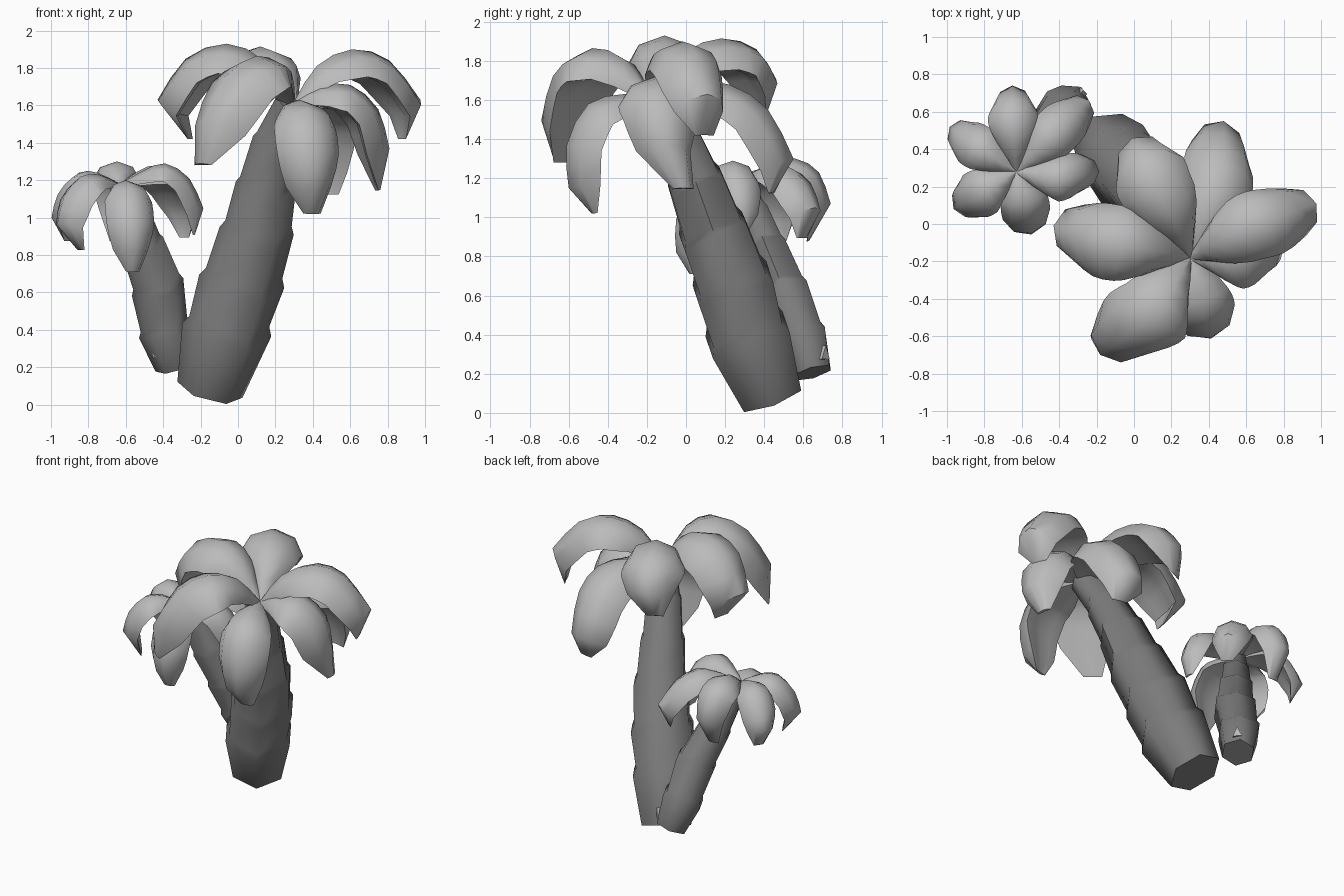
import bpy, bmesh, math
from mathutils import Vector

if "Cube" in bpy.data.objects:
    bpy.data.objects.remove(bpy.data.objects["Cube"])


def material(name, value):
    m = bpy.data.materials.new(name)
    m.diffuse_color = (value, value, value, 1)
    m.use_nodes = True
    m.node_tree.nodes["Principled BSDF"].inputs["Base Color"].default_value = m.diffuse_color
    return m


BARK = material("dark grey bark", 0.2)
LEAF = material("light grey leaf", 0.5)


def loft(name, rows, mat, angle):
    """Skin a list of closed rings and cap both ends."""
    bm = bmesh.new()
    rings = [[bm.verts.new(p) for p in row] for row in rows]
    n = len(rings[0])
    for a, b in zip(rings, rings[1:]):
        for i in range(n):
            bm.faces.new((a[i], a[(i + 1) % n], b[(i + 1) % n], b[i]))
    bm.faces.new(rings[0][::-1])
    bm.faces.new(rings[-1])
    bmesh.ops.recalc_face_normals(bm, faces=bm.faces)
    me = bpy.data.meshes.new(name)
    bm.to_mesh(me)
    bm.free()
    me.materials.append(mat)
    ob = bpy.data.objects.new(name, me)
    bpy.context.collection.objects.link(ob)
    bpy.ops.object.select_all(action='DESELECT')
    ob.select_set(True)
    bpy.context.view_layer.objects.active = ob
    bpy.ops.object.shade_smooth_by_angle(angle=math.radians(angle))


def trunk(name, path):
    """Six-sided leaning trunk; each joint has a jagged lip and a step in."""
    pts = [Vector(p[:3]) for p in path]
    rows = []
    for i, p in enumerate(pts):
        t = (pts[min(i + 1, len(pts) - 1)] - pts[max(i - 1, 0)]).normalized()
        u = (Vector((1, 0, 0)) - t * t.x).normalized()
        v = t.cross(u)

        def ring(r, shift, jag):
            return [p + t * (shift + jag * (-1) ** k)
                    + u * r * math.cos(k * math.pi / 3)
                    + v * r * math.sin(k * math.pi / 3) for k in range(6)]

        r = path[i][3]
        if 0 < i < len(pts) - 1:
            rows += [ring(r * 1.04, 0, r * .12), ring(r * .93, r * .22, r * .12)]
        else:
            rows.append(ring(r, 0, 0))
    loft(name, rows, BARK, 62)


# Leaf cross-section: arched outside, nearly flat underside
SECTION = [(-1, -.8), (-.68, -.24), (0, 0), (.68, -.24), (1, -.8),
           (.5, -.78), (0, -.7), (-.5, -.78)]
WIDTH = [.12, .48, .76, .94, 1, 1.02, 1, .92, .74]
DEPTH = [.2, .5, .75, .95, 1, 1.05, 1.05, 1.05, 1]


def leaf(name, ridge, tip, hw):
    """Thick arched leaf swept along its ridge line, closing in a tucked tip."""
    pts = [Vector(p) for p in ridge]
    ext = [2 * pts[0] - pts[1]] + pts + [2 * pts[-1] - pts[-2]]
    line = []
    for i in range(1, len(ext) - 2):
        line += [ext[i], (9 * (ext[i] + ext[i + 1]) - ext[i - 1] - ext[i + 2]) / 16]
    line.append(pts[-1])
    d = pts[-1] - pts[0]
    side = Vector((d.x, d.y, 0)).normalized().cross(Vector((0, 0, 1)))
    rows = []
    for i, p in enumerate(line):
        t = (line[min(i + 1, 8)] - line[max(i - 1, 0)]).normalized()
        n = side.cross(t).normalized()
        rows.append([p + side * a * hw * WIDTH[i] + n * b * hw * DEPTH[i]
                     for a, b in SECTION])
    rows.append([Vector(tip) + side * a * hw * .28 + n * b * hw * .12 for a, b in SECTION])
    loft(name, rows, LEAF, 50)


def crown(name, centre, leaves):
    for i, (hw, *ridge, tip) in enumerate(leaves):
        leaf(f"{name}_{i + 1}", [centre] + ridge, tip, hw)


# Trunks: x, y, z, radius
trunk("large_trunk", [(-.15, .435, .08, .18), (-.06, .315, .40, .23), (.02, .24, .66, .22),
                      (.10, .14, .93, .19), (.15, .05, 1.18, .155), (.21, -.05, 1.42, .125),
                      (.29, -.17, 1.62, .09)])
trunk("small_trunk", [(-.335, .645, .205, .11), (-.39, .59, .40, .14), (-.43, .50, .63, .14),
                      (-.51, .41, .85, .115), (-.57, .34, 1.03, .09), (-.62, .28, 1.17, .07)])

# Pale stub poking through the foot of the small trunk
loft("pale_stub", [[Vector((x, y, z + .045)), Vector((x - .02, y + .02, z - .025)),
                    Vector((x + .02, y - .02, z - .025))]
                   for x, y, z in ((-.44, .55, .28), (-.27, .715, .30))], LEAF, 30)

# Large crown: half-width, ridge points after the centre, tucked tip
crown("large_leaf", (.30, -.18, 1.62), [
    (.185, (.42, -.11, 1.81), (.61, -.02, 1.90), (.81, .05, 1.84), (.975, .11, 1.63),
     (.89, .10, 1.43)),
    (.19, (.37, .00, 1.69), (.45, .22, 1.68), (.48, .42, 1.55), (.48, .55, 1.30),
     (.49, .45, 1.13)),
    (.20, (.23, -.01, 1.84), (.12, .18, 1.915), (.04, .36, 1.86), (-.01, .46, 1.71),
     (-.03, .40, 1.53)),
    (.20, (.14, -.15, 1.84), (-.06, -.11, 1.93), (-.28, -.06, 1.85), (-.43, -.01, 1.63),
     (-.27, -.03, 1.43)),
    (.215, (.22, -.32, 1.81), (.10, -.48, 1.865), (-.06, -.61, 1.76), (-.18, -.70, 1.52),
     (-.20, -.65, 1.29)),
    (.17, (.33, -.32, 1.63), (.38, -.50, 1.58), (.41, -.61, 1.37), (.41, -.60, 1.15),
     (.40, -.48, 1.02)),
    (.19, (.43, -.17, 1.70), (.60, -.15, 1.71), (.75, -.11, 1.58), (.81, -.09, 1.37),
     (.76, -.01, 1.15)),
])

# Small crown
crown("small_leaf", (-.63, .28, 1.18), [
    (.13, (-.64, .42, 1.28), (-.65, .56, 1.30), (-.65, .68, 1.23), (-.65, .74, 1.07),
     (-.65, .63, .88)),
    (.13, (-.53, .38, 1.25), (-.43, .48, 1.28), (-.32, .59, 1.20), (-.24, .66, 1.05),
     (-.28, .60, .90)),
    (.12, (-.51, .25, 1.25), (-.39, .24, 1.29), (-.26, .26, 1.21), (-.185, .28, 1.05),
     (-.23, .27, .91)),
    (.13, (-.60, .17, 1.20), (-.57, .05, 1.16), (-.55, -.05, .99), (-.55, -.05, .82),
     (-.56, .02, .71)),
    (.13, (-.74, .21, 1.23), (-.84, .15, 1.22), (-.93, .10, 1.11), (-.965, .08, .97),
     (-.85, .11, .83)),
    (.12, (-.75, .35, 1.24), (-.85, .42, 1.24), (-.94, .48, 1.14), (-.985, .52, 1.01),
     (-.92, .49, .88)),
])
